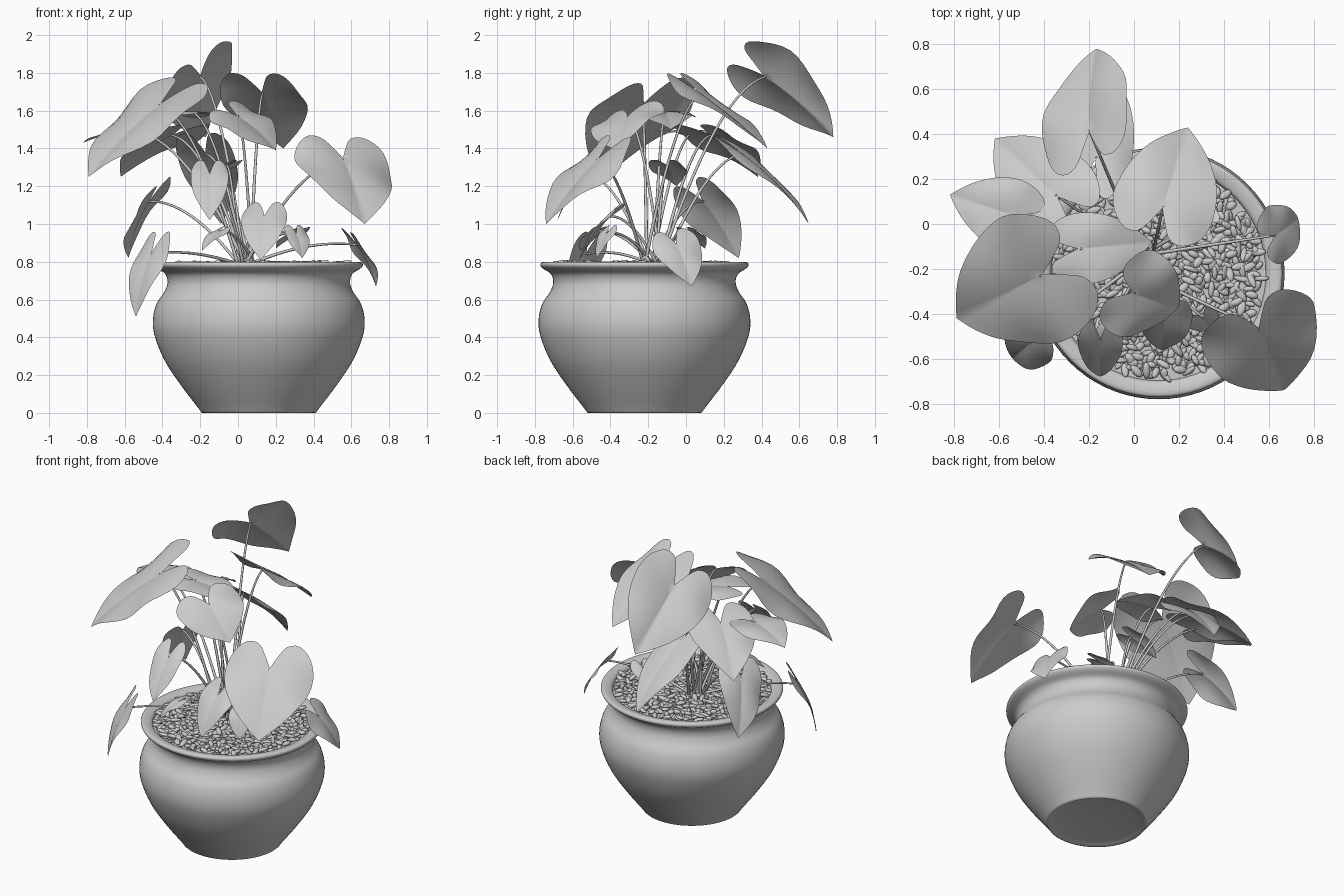
import bpy, bmesh, math, random
from mathutils import Vector, Matrix

if "Cube" in bpy.data.objects:
    bpy.data.objects.remove(bpy.data.objects["Cube"])

random.seed(4)
POT = Vector((0.11, -0.22, 0))


def smooth_path(pts, n):
    """Catmull-Rom refinement of a list of points."""
    p = [Vector(q) for q in pts]
    p = [2 * p[0] - p[1]] + p + [2 * p[-1] - p[-2]]
    out = []
    for i in range(1, len(p) - 2):
        a, b, c, d = p[i - 1:i + 3]
        for k in range(n):
            t = k / n
            out.append(0.5 * (2 * b + (c - a) * t + (2 * a - 5 * b + 4 * c - d) * t * t
                              + (3 * b - a - 3 * c + d) * t ** 3))
    return out + [p[-2]]


def add_mesh(name, verts, faces, angle=50):
    me = bpy.data.meshes.new(name)
    me.from_pydata([tuple(v) for v in verts], [], faces)
    ob = bpy.data.objects.new(name, me)
    bpy.context.collection.objects.link(ob)
    bpy.ops.object.select_all(action='DESELECT')
    ob.select_set(True)
    bpy.context.view_layer.objects.active = ob
    bpy.ops.object.shade_smooth_by_angle(angle=math.radians(angle))
    return ob


def lathe(name, prof, n=72):
    verts, faces = [], []
    for r, z in prof:
        for k in range(n):
            a = 2 * math.pi * k / n
            verts.append(POT + Vector((r * math.cos(a), r * math.sin(a), z)))
    for j in range(len(prof) - 1):
        for k in range(n):
            k2 = (k + 1) % n
            faces.append((j * n + k, j * n + k2, (j + 1) * n + k2, (j + 1) * n + k))
    faces.append(tuple(reversed(range(n))))
    faces.append(tuple((len(prof) - 1) * n + k for k in range(n)))
    return add_mesh(name, verts, faces)


# Pot: soft recessed foot, round belly, narrow neck, flared rim, inner wall, soil
belly = smooth_path([(0.31, 0.012), (0.415, 0.15), (0.50, 0.28), (0.552, 0.41), (0.56, 0.50),
                     (0.54, 0.58), (0.50, 0.64), (0.483, 0.69), (0.495, 0.735), (0.535, 0.762),
                     (0.551, 0.78), (0.545, 0.796), (0.52, 0.798), (0.485, 0.785), (0.475, 0.75)], 4)
lathe("pot", [(0.25, 0.014), (0.28, 0.007), (0.298, 0.0), (0.304, 0.002)] + [tuple(v) for v in belly])
lathe("soil", [(0.478, 0.74), (0.478, 0.765)])

# Pebbles: stretched balls scattered over the soil
bm = bmesh.new()
bmesh.ops.create_icosphere(bm, subdivisions=2, radius=1)
ball_v = [v.co.copy() for v in bm.verts]
ball_f = [[v.index for v in f.verts] for f in bm.faces]
bm.free()
pv, pf = [], []
COUNT = 800
for i in range(COUNT):
    r = 0.462 * math.sqrt((i + 0.5) / COUNT)
    a = i * 2.39996 + random.uniform(-0.08, 0.08)
    pos = POT + Vector((r * math.cos(a), r * math.sin(a), 0.777 + random.uniform(-0.014, 0.016)))
    rot = Matrix.Rotation(random.uniform(0, 6.28), 3, 'Z') @ Matrix.Rotation(random.uniform(-0.4, 0.4), 3, 'Y')
    size = Vector((random.uniform(0.022, 0.04), random.uniform(0.012, 0.019), random.uniform(0.009, 0.014)))
    base = len(pv)
    pv += [pos + rot @ (v * size) for v in ball_v]
    pf += [[base + k for k in f] for f in ball_f]
add_mesh("pebbles", pv, pf)

# Heart-shaped outline: half of it, then mirrored
half = smooth_path([(-0.03, 0), (-0.2, 0.14), (-0.36, 0.32), (-0.38, 0.6), (-0.22, 0.88), (0.04, 1.0),
                    (0.35, 0.9), (0.65, 0.6), (0.87, 0.25), (1, 0)], 3)
OUTLINE = half + [Vector((p.x, -p.y)) for p in reversed(half[1:-1])]
RINGS = 7
stems = bpy.data.curves.new("stems", 'CURVE')
stems.dimensions = '3D'
stems.bevel_depth = 0.0085
stems.bevel_resolution = 2


def stem(end):
    """Arching stalk from the crown of the plant to a leaf base."""
    o = Vector((0.05 + random.uniform(-0.06, 0.06), -0.18 + random.uniform(-0.05, 0.05), 0.76))
    c = o.lerp(end, 0.55)
    c.z = o.z + (end.z - o.z) * 0.88 + 0.05
    n = 14
    sp = stems.splines.new('POLY')
    sp.points.add(n)
    for k in range(n + 1):
        t = k / n
        p = o * (1 - t) ** 2 + c * 2 * t * (1 - t) + end * t * t
        sp.points[k].co = (*p, 1)
        sp.points[k].radius = 1.1 - 0.45 * t


def leaf(name, base, tip, half_width, roll=0, fold=0.22, arch=0.05):
    base, tip = Vector(base), Vector(tip)
    axis = tip - base
    length = axis.length
    axis.normalize()
    side = axis.cross(Vector((0, 0, 1))).normalized()
    side = Matrix.Rotation(math.radians(-roll), 3, axis) @ side
    up = side.cross(axis)
    phase = random.uniform(0, 6.28)
    n = len(OUTLINE)

    def point(u, v):
        h = length * arch * 4 * u * (1 - u)
        h += half_width * (fold * abs(v) - 0.28 * v * v + 0.1 * v * v * math.sin(6 * u + phase + v))
        return base + axis * (u * length) + side * (v * half_width) + up * h

    verts, faces = [point(0, 0)], []
    for j in range(1, RINGS + 1):
        verts += [point(p.x * j / RINGS, p.y * j / RINGS) for p in OUTLINE]
    for k in range(n):
        k2 = (k + 1) % n
        faces.append((0, 1 + k2, 1 + k))
        for j in range(RINGS - 1):
            a = 1 + j * n
            faces.append((a + k, a + k2, a + n + k2, a + n + k))
    add_mesh(name, verts, faces, 80)
    stem(base)


# Tall leaves
leaf("leaf_top_back", (-0.20, 0.42, 1.78), (-0.17, 0.78, 1.46), 0.25, 42, 0.35, 0.04)
leaf("leaf_back_right", (0.13, 0.08, 1.69), (0.24, 0.43, 1.40), 0.23, 0, 0.22, 0.02)
leaf("leaf_back_left", (-0.35, 0.13, 1.47), (-0.62, 0.38, 1.25), 0.20)
leaf("leaf_back_low", (-0.17, 0.30, 1.37), (-0.09, 0.65, 1.00), 0.16)
leaf("leaf_left_large", (-0.42, -0.23, 1.63), (-0.79, -0.42, 1.25), 0.31, 7, 0.22, 0.03)
leaf("leaf_left_far", (-0.54, 0.04, 1.49), (-0.82, 0.13, 1.43), 0.16)
leaf("leaf_right_large", (0.56, -0.47, 1.34), (0.67, -0.74, 1.00), 0.27, 4, 0.22, 0.03)
leaf("leaf_centre_front", (0.0, -0.31, 1.57), (0.20, -0.37, 1.39), 0.21, -18)
leaf("leaf_centre_top", (-0.24, -0.11, 1.59), (0.08, -0.08, 1.50), 0.16)

# Small and drooping leaves
leaf("leaf_front_small", (-0.15, -0.52, 1.26), (-0.15, -0.68, 1.02), 0.10)
leaf("leaf_left_mid", (-0.47, 0.09, 1.12), (-0.58, 0.28, 0.82), 0.15, 35)
leaf("leaf_left_hanging", (-0.46, -0.53, 0.84), (-0.54, -0.60, 0.51), 0.12)
leaf("leaf_right_hanging", (0.63, -0.05, 0.89), (0.73, 0.03, 0.67), 0.13, -20)
leaf("leaf_front_low", (0.14, -0.41, 1.04), (0.12, -0.56, 0.81), 0.12)
leaf("leaf_tiny_left", (-0.10, -0.48, 0.96), (-0.19, -0.56, 0.86), 0.06)
leaf("leaf_tiny_right", (0.31, -0.42, 0.95), (0.34, -0.47, 0.82), 0.07)
leaf("leaf_back_tiny", (0.31, 0.02, 0.96), (0.20, 0.10, 0.87), 0.07)
leaf("leaf_inner", (-0.06, -0.10, 1.31), (-0.22, -0.05, 1.20), 0.10)

# Stalks become one mesh
ob = bpy.data.objects.new("stems", stems)
bpy.context.collection.objects.link(ob)
bpy.ops.object.select_all(action='DESELECT')
ob.select_set(True)
bpy.context.view_layer.objects.active = ob
bpy.ops.object.convert(target='MESH')
bpy.ops.object.shade_smooth_by_angle(angle=math.radians(60))
